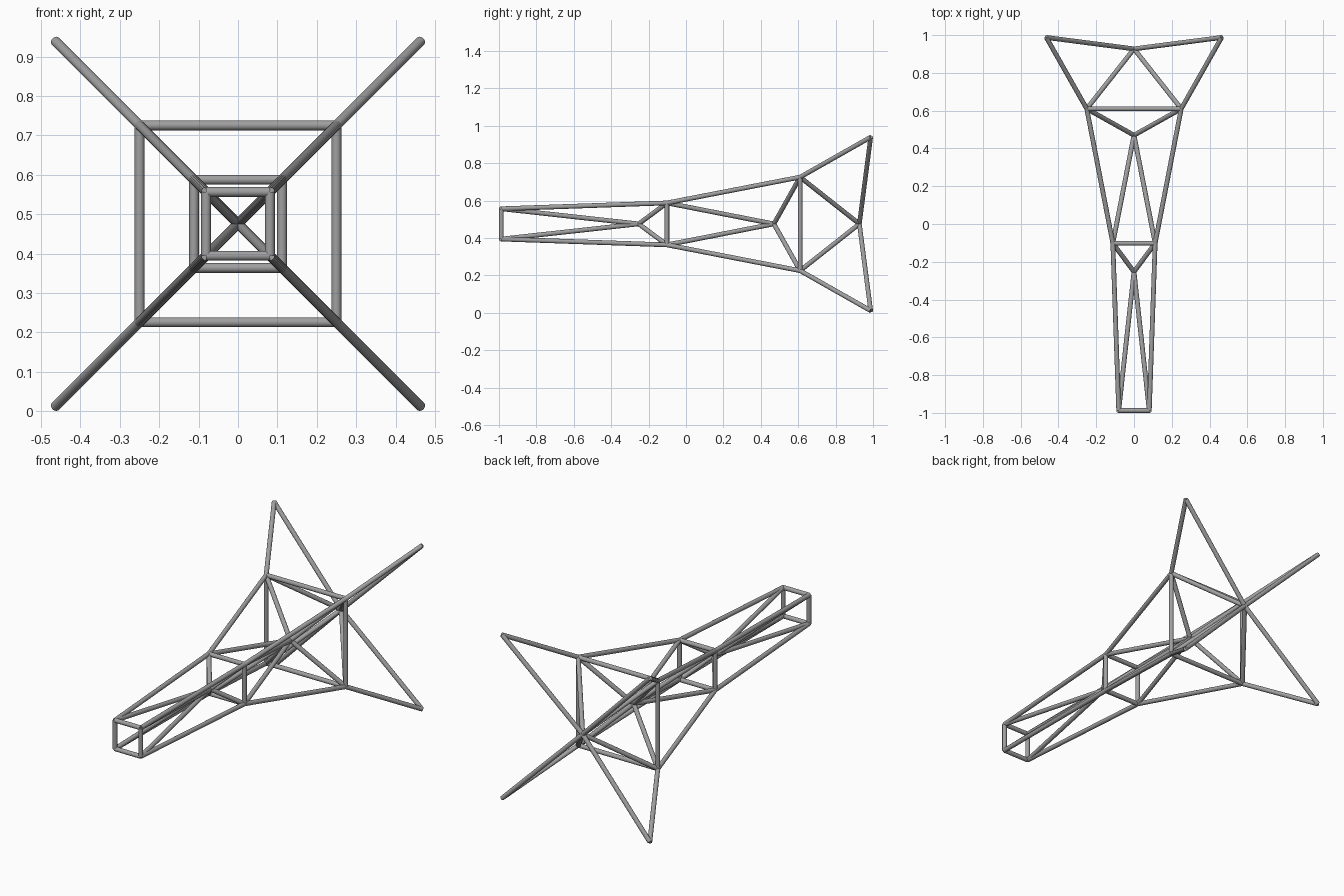
import bpy
from mathutils import Vector

cube = bpy.data.objects.get("Cube")
if cube:
    bpy.data.objects.remove(cube)

RADIUS = 0.0125
MID_Z = 0.4755

steel = bpy.data.materials.new("grey steel")
steel.use_nodes = True
colour = (0.35, 0.35, 0.35, 1)
steel.diffuse_color = colour
steel.node_tree.nodes["Principled BSDF"].inputs["Base Color"].default_value = colour


def tube(name, a, b):
    """Round bar with flat ends from a to b."""
    axis = b - a
    bpy.ops.mesh.primitive_cylinder_add(vertices=16, radius=RADIUS, depth=axis.length,
                                        location=(a + b) / 2)
    bar = bpy.context.object
    bar.name = name
    bar.rotation_euler = axis.to_track_quat('Z', 'Y').to_euler()
    bar.data.materials.append(steel)
    bpy.ops.object.shade_smooth_by_angle()


def corners(y, half):
    """Four corners of a square frame, in order around the axis."""
    signs = ((-1, -1), (1, -1), (1, 1), (-1, 1))
    return [Vector((sx * half, y, MID_Z + sz * half)) for sx, sz in signs]


# Square stations along the truss, front to back; the last is the open fin tips
stations = [corners(-0.9875, 0.081), corners(-0.102, 0.112),
            corners(0.61, 0.25), corners(0.9875, 0.464)]
hubs = [Vector((0, y, MID_Z)) for y in (-0.253, 0.47, 0.927)]

# Square frames
for name, ring in zip(("front_frame", "middle_frame", "rear_frame"), stations):
    for i in range(4):
        tube(name + "_bar", ring[i], ring[(i + 1) % 4])

# Long rails, and braces meeting at a hub on the axis in each bay
for bay, hub in enumerate(hubs):
    for a, b in zip(stations[bay], stations[bay + 1]):
        tube("corner_rail", a, b)
        tube("front_brace", a, hub)
        tube("rear_brace", b, hub)
